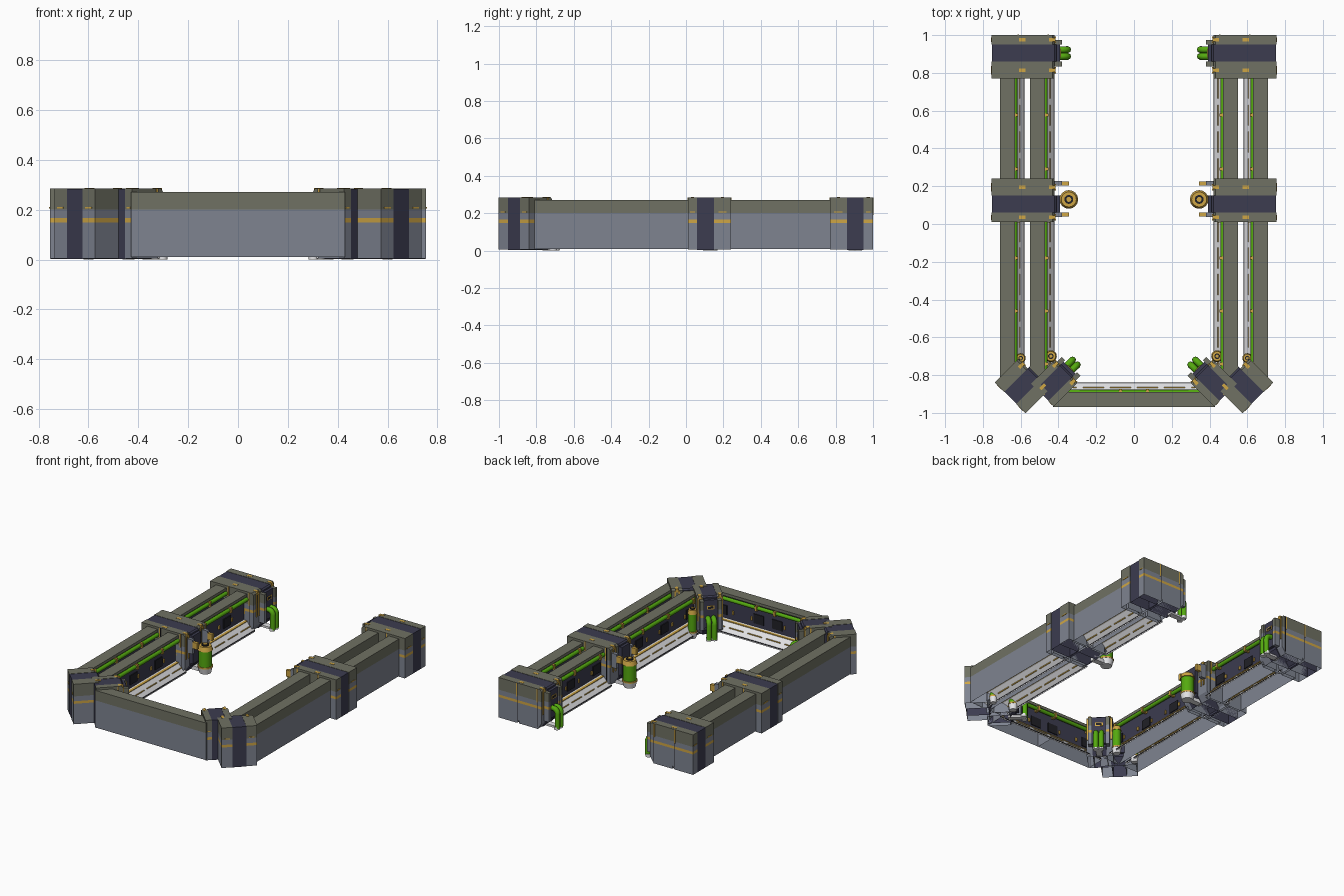
import bpy, bmesh, math
from mathutils import Matrix, Vector

if "Cube" in bpy.data.objects:
    bpy.data.objects.remove(bpy.data.objects["Cube"])

# Flat colours
COLOURS = [("blue_grey", (0.21, 0.23, 0.28)), ("olive_grey", (0.16, 0.165, 0.125)),
           ("dark_navy", (0.045, 0.045, 0.08)), ("amber", (0.62, 0.38, 0.06)),
           ("green", (0.09, 0.4, 0.005)), ("light_grey", (0.8, 0.8, 0.82)),
           ("black", (0.015, 0.015, 0.02))]
GREY, OLIVE, NAVY, AMBER, GREEN, LIGHT, BLACK = range(len(COLOURS))
MATERIALS = []
for title, rgb in COLOURS:
    m = bpy.data.materials.new(title)
    m.use_nodes = True
    m.diffuse_color = (*rgb, 1)
    m.node_tree.nodes["Principled BSDF"].inputs["Base Color"].default_value = (*rgb, 1)
    MATERIALS.append(m)


def place(x, y, degrees=0):
    """Local x points to the inside of the walls, local y runs along them."""
    return Matrix.Translation((x, y, 0)) @ Matrix.Rotation(math.radians(degrees), 4, "Z")


def link(name, data):
    obj = bpy.data.objects.new(name, data)
    bpy.context.collection.objects.link(obj)
    for m in MATERIALS:
        data.materials.append(m)
    obj.modifiers.new("Mirror", "MIRROR").use_mirror_merge = False
    return obj


def prism(bm, M, profile, t0, t1, mats):
    """Extrude an (inward, height) profile along the wall direction."""
    n = len(profile)
    if isinstance(mats, int):
        mats = [mats] * (n + 1)
    a, b = [[bm.verts.new(M @ Vector((s, t, z))) for s, z in profile] for t in (t0, t1)]
    for i in range(n):
        j = (i + 1) % n
        bm.faces.new((a[i], a[j], b[j], b[i])).material_index = mats[i]
    for cap in (a, b):
        bm.faces.new(cap).material_index = mats[n]


def box(bm, M, s, t, z, mat):
    prism(bm, M, [(s[0], z[0]), (s[1], z[0]), (s[1], z[1]), (s[0], z[1])], t[0], t[1], mat)


def drum(bm, M, s, t, z, radius, mat, top=None):
    made = bmesh.ops.create_cone(bm, cap_ends=True, segments=16, radius1=radius,
                                 radius2=radius if top is None else top, depth=z[1] - z[0],
                                 matrix=M @ Matrix.Translation((s, t, (z[0] + z[1]) / 2)))
    for f in {f for v in made["verts"] for f in v.link_faces}:
        f.material_index = mat
        f.smooth = len(f.verts) == 4


def finish(bm, name, cuts=()):
    """Shells with cuts get an olive upper band, an amber stripe and an open underside."""
    for z in cuts:
        bmesh.ops.bisect_plane(bm, geom=bm.verts[:] + bm.edges[:] + bm.faces[:],
                               plane_co=(0, 0, z), plane_no=(0, 0, 1))
    bmesh.ops.recalc_face_normals(bm, faces=bm.faces[:])
    if cuts:
        for f in bm.faces:
            z = f.calc_center_median().z
            if f.material_index == GREY:
                if z > 0.2:
                    f.material_index = OLIVE
                elif len(cuts) > 1 and cuts[0] < z < cuts[1]:
                    f.material_index = AMBER
        floor = [f for f in bm.faces if f.calc_center_median().z < 0.012]
        bmesh.ops.delete(bm, geom=floor, context="FACES")
    mesh = bpy.data.meshes.new(name)
    bm.to_mesh(mesh)
    bm.free()
    return link(name, mesh)


def pipe(name, M, paths, radius):
    curve = bpy.data.curves.new(name, "CURVE")
    curve.dimensions = "3D"
    curve.bevel_depth = radius
    curve.bevel_resolution = 2
    curve.use_fill_caps = True
    for path in paths:
        spline = curve.splines.new("POLY")
        spline.points.add(len(path) - 1)
        for p, co in zip(spline.points, path):
            p.co = (*(M @ Vector(co)), 1)
    obj = link(name, curve)
    for spline in curve.splines:
        spline.material_index = GREEN
    return obj


WALL = [(-.04, .01), (.088, .01), (.088, .022), (.042, .075), (.018, .085),
        (.018, .24), (.04, .25), (.04, .27), (-.04, .27)]
WALL_MATS = [GREY, LIGHT, LIGHT, LIGHT, NAVY, OLIVE, OLIVE, OLIVE, GREY, GREY]


def wall(name, M, t0, t1):
    bm = bmesh.new()
    prism(bm, M, WALL, t0, t1, WALL_MATS)
    finish(bm, name + "_wall", (0.2,))
    pipe(name + "_wall_pipe", M, [[(.039, t0, .232), (.039, t1, .232)]], .0135)
    # Clamps, recess panels and ledge markings
    bm = bmesh.new()
    count = max(2, round((t1 - t0) / .14))
    step = (t1 - t0) / count
    for i in range(count):
        t = t0 + (i + .5) * step
        if i % 2 == 0:
            box(bm, M, (.018, .057), (t - .008, t + .008), (.215, .25), AMBER)
            box(bm, M, (.018, .024), (t - .04, t + .04), (.11, .175), BLACK)
        box(bm, M, (.018, .026), (t + .05, t + .062), (.125, .15), AMBER)
        box(bm, M, (.063, .067), (t - .055, t + .055), (.044, .052), AMBER)
    box(bm, M, (.018, .043), (t0, t1), (.077, .082), AMBER)
    box(bm, M, (.087, .09), (t0, t1), (.018, .023), BLACK)
    finish(bm, name + "_wall_fittings")


FLANK = [(-.085, .005), (.06, .005), (.09, .05), (.09, .272), (.078, .285), (-.085, .285)]
BAND = [(-.083, .003), (.065, .003), (.1, .05), (.1, .275), (.09, .283), (-.083, .283)]


def post(name, M, low, high, half=.045, collar=0):
    """Pillar with a dark band between two flanks; low and high are flank widths."""
    bm = bmesh.new()
    flanks = [(-half - low, -half), (half, half + high)]
    for t0, t1 in flanks:
        prism(bm, M, FLANK, t0, t1, GREY)
    prism(bm, M, BAND, -half, half, NAVY)
    # Inner collar
    box(bm, M, (.09, .118), (-half, half), (.07, .265), NAVY)
    if collar:
        for side in (-1, 1):
            t = sorted((side * half, side * collar))
            box(bm, M, (.08, .13), t, (.06, .262), GREY)
    finish(bm, name + "_post", (.148, .166, .2))
    # Amber trim
    bm = bmesh.new()
    for t0, t1 in flanks:
        mid, w = (t0 + t1) / 2, (t1 - t0) / 4
        box(bm, M, (-.088, -.084), (mid - w, mid + w), (.204, .21), AMBER)
        box(bm, M, (.06, .095), (mid - .009, mid + .009), (.262, .2865), AMBER)
        for side in (-1, 1):
            c = mid + side * .013
            box(bm, M, (.085, .096), (c - .004, c + .004), (.11, .27), AMBER)
    for t in (-half - low, half + high):
        box(bm, M, (.052, .06), (t - .002, t + .002), (.19, .284), AMBER)
        box(bm, M, (.06, .064), (t - .001, t + .001), (.02, .284), BLACK)
    if collar:
        box(bm, M, (.117, .121), (-.025, .025), (.2, .225), AMBER)
        box(bm, M, (.117, .123), (-.018, .018), (.206, .219), BLACK)
    finish(bm, name + "_post_trim")


def elbows(name, M):
    """Twin bent pipes that drop into light floor sockets."""
    bend = [(.13 + .03 * math.sin(a), .11 + .03 * math.cos(a))
            for a in (i * math.pi / 12 for i in range(7))]
    path = [(.1, .14)] + bend + [(.16, .01)]
    pipe(name + "_bent_pipes", M, [[(s, t, z) for s, z in path] for t in (-.018, .018)], .0175)
    bm = bmesh.new()
    for t in (-.018, .018):
        drum(bm, M, .155, t, (0, .02), .019, LIGHT)
    box(bm, M, (.05, .155), (-.02, .02), (.004, .018), LIGHT)
    finish(bm, name + "_pipe_sockets")


def canister(name, M, s, t, r, top):
    bm = bmesh.new()
    drum(bm, M, s, t, (0, .04), r * .8, LIGHT, r)
    drum(bm, M, s, t, (.04, .05), r * 1.05, AMBER)
    drum(bm, M, s, t, (.05, top - .03), r * .92, GREEN)
    drum(bm, M, s, t, (top - .03, top), r * 1.05, AMBER, r * .85)
    drum(bm, M, s, t, (top, top + .006), r * .5, BLACK)
    drum(bm, M, s, t, (top + .006, top + .012), r * .28, AMBER)
    finish(bm, name)


# Double side walls with their back and middle posts
for row, x, collar in (("outer", -.67, 0), ("inner", -.51, .07)):
    wall(row + "_back", place(x, 0), .22, .79)
    wall(row + "_front", place(x, 0), -.81, .03)
    post(row + "_back", place(x, .905), .09, .05, collar=collar)
    post(row + "_middle", place(x, .105), .05, .09)

# Front wall and slanted corner posts
wall("cross", place(0, -.93, 90), 0, .43)
post("outer_corner", place(-.595, -.86, 45), .07, .07)
post("inner_corner", place(-.425, -.845, 45), .04, .04, collar=.07)

# Bent pipes and canisters on the inside
elbows("back", place(-.51, .905))
elbows("corner", place(-.425, -.845, 45))
canister("middle_canister", place(-.51, 0), .165, .13, .047, .19)
canister("inner_corner_canister", place(-.51, 0), .07, -.7, .03, .2)
canister("outer_corner_canister", place(-.67, 0), .07, -.71, .025, .2)

# Bracket arms that hold the middle canister
bm = bmesh.new()
M = place(-.51, 0)
for t in (.05, .215):
    box(bm, M, (.08, .13), (t - .012, t + .012), (.15, .25), GREY)
    box(bm, M, (.13, .165), (t - .01, t + .01), (.19, .235), AMBER)
box(bm, M, (.05, .165), (.11, .15), (.004, .03), LIGHT)
finish(bm, "canister_brackets")
